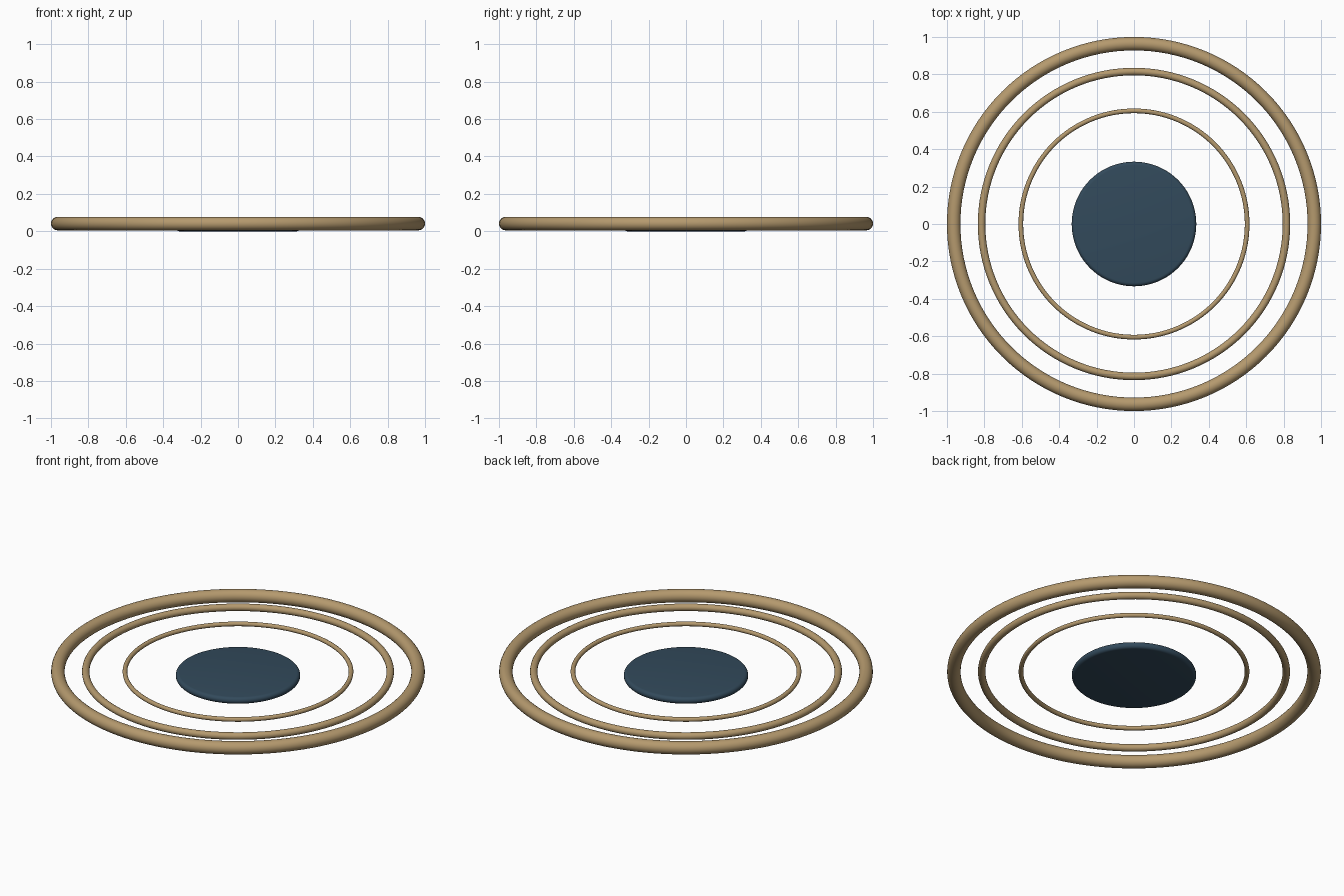
import bpy, bmesh, math

if "Cube" in bpy.data.objects:
    bpy.data.objects.remove(bpy.data.objects["Cube"])


def material(name, rgb):
    m = bpy.data.materials.new(name)
    m.diffuse_color = (*rgb, 1.0)
    m.use_nodes = True
    m.node_tree.nodes["Principled BSDF"].inputs["Base Color"].default_value = m.diffuse_color
    return m


brass = material("warm_brass", (0.46, 0.32, 0.155))
slate = material("slate_blue", (0.032, 0.068, 0.105))

RING_Z = 0.041


def ring(name, major, minor, sides):
    bpy.ops.mesh.primitive_torus_add(
        major_radius=major, minor_radius=minor,
        major_segments=128, minor_segments=sides, location=(0, 0, RING_Z))
    ob = bpy.context.object
    ob.name = name
    ob.data.materials.append(brass)
    bpy.ops.object.shade_smooth()
    return ob


# Three concentric rings, thinner towards the centre
ring("outer_ring", 0.964, 0.036, 24)
ring("middle_ring", 0.815, 0.02, 16)
ring("inner_ring", 0.605, 0.0125, 16)

# Central disc: a lathed profile with flat faces and a fully rounded rim
EDGE, CORE, STEPS, SEGMENTS = 0.0195, 0.3135, 10, 128
profile = [(0, 0)]
for i in range(STEPS + 1):
    a = -math.pi / 2 + math.pi * i / STEPS
    profile.append((CORE + EDGE * math.cos(a), EDGE + EDGE * math.sin(a)))
profile.append((0, 2 * EDGE))

bm = bmesh.new()
verts = [bm.verts.new((r, 0, z)) for r, z in profile]
edges = [bm.edges.new(pair) for pair in zip(verts, verts[1:])]
bmesh.ops.spin(bm, geom=verts + edges, cent=(0, 0, 0), axis=(0, 0, 1),
               angle=math.tau, steps=SEGMENTS, use_merge=True)
bmesh.ops.remove_doubles(bm, verts=bm.verts, dist=1e-5)
bmesh.ops.recalc_face_normals(bm, faces=bm.faces)
mesh = bpy.data.meshes.new("centre_disc")
bm.to_mesh(mesh)
bm.free()
mesh.materials.append(slate)
mesh.shade_smooth()
disc = bpy.data.objects.new("centre_disc", mesh)
bpy.context.collection.objects.link(disc)
